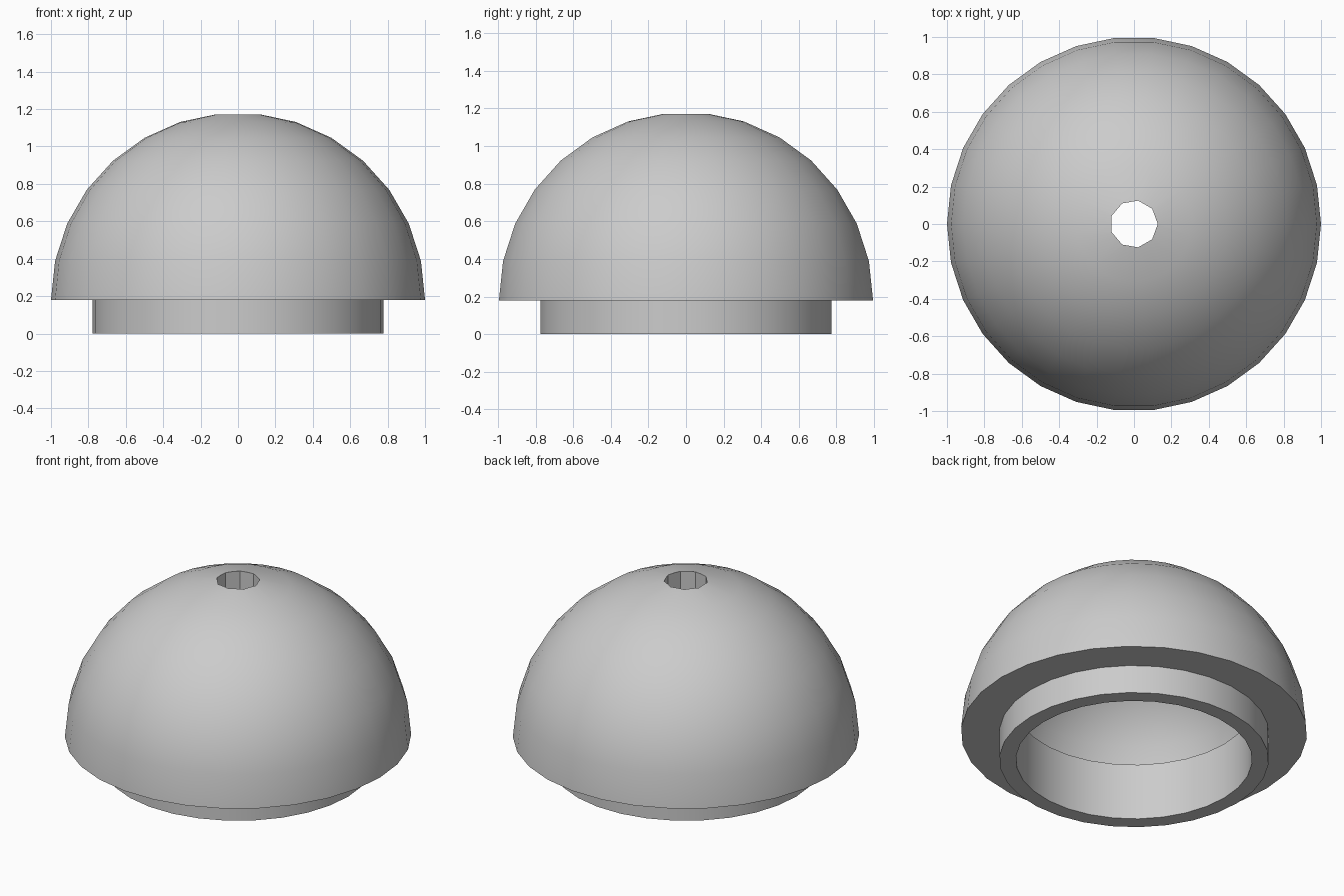
import bpy, bmesh
from math import sin, cos, radians, tau
from mathutils import Vector

cube = bpy.data.objects.get("Cube")
if cube:
    bpy.data.objects.remove(cube)

grey = bpy.data.materials.new("plain grey")
grey.use_nodes = True
colour = (0.6, 0.6, 0.6, 1)
grey.diffuse_color = colour
grey.node_tree.nodes["Principled BSDF"].inputs["Base Color"].default_value = colour

SIDES, BASE = 30, 0.18


def arc(radius, angles):
    """Points on a sphere section, by angle from the top."""
    return [(radius * sin(radians(a)), BASE + radius * cos(radians(a))) for a in angles]


# Closed half section: outer dome, rim step, collar with inner ledge, hollow
outer = arc(1.0, range(6, 91, 12))
inner = arc(0.778, range(66, 5, -12))
collar = [(0.778, BASE), (0.778, 0), (0.682, 0), (0.682, 0.36), (0.755, 0.36)]
section = [(0, outer[0][1])] + outer + collar + inner + [(0, inner[-1][1])]

bm = bmesh.new()
verts = [bm.verts.new((r, 0, z)) for r, z in section]
edges = [bm.edges.new(pair) for pair in zip(verts, verts[1:])]
bmesh.ops.spin(bm, geom=verts + edges, cent=(0, 0, 0), axis=(0, 0, 1),
               angle=tau, steps=SIDES, use_merge=False)
bmesh.ops.remove_doubles(bm, verts=bm.verts, dist=0.0005)
bmesh.ops.recalc_face_normals(bm, faces=bm.faces)
mesh = bpy.data.meshes.new("dome_shell")
bm.to_mesh(mesh)
bm.free()
mesh.materials.append(grey)
dome = bpy.data.objects.new("dome_shell", mesh)
bpy.context.collection.objects.link(dome)

# Nine-sided hole through the crown, one corner towards +x
bm = bmesh.new()
ring = [bm.verts.new((0.127 * cos(tau * i / 9), 0.127 * sin(tau * i / 9), 0.6)) for i in range(9)]
base = bm.faces.new(ring)
top = bmesh.ops.extrude_face_region(bm, geom=[base])["geom"]
bmesh.ops.translate(bm, vec=Vector((0, 0, 0.8)),
                    verts=[v for v in top if isinstance(v, bmesh.types.BMVert)])
bmesh.ops.recalc_face_normals(bm, faces=bm.faces)
mesh = bpy.data.meshes.new("hole_cutter")
bm.to_mesh(mesh)
bm.free()
mesh.materials.append(grey)
cutter = bpy.data.objects.new("hole_cutter", mesh)
cutter.hide_render = True
bpy.context.collection.objects.link(cutter)

cut = dome.modifiers.new("crown hole", 'BOOLEAN')
cut.operation = 'DIFFERENCE'
cut.solver = 'EXACT'
cut.object = cutter

bpy.ops.object.select_all(action='DESELECT')
dome.select_set(True)
bpy.context.view_layer.objects.active = dome
bpy.ops.object.modifier_apply(modifier=cut.name)
bpy.data.objects.remove(cutter)
bpy.ops.object.shade_smooth_by_angle(angle=radians(30))
